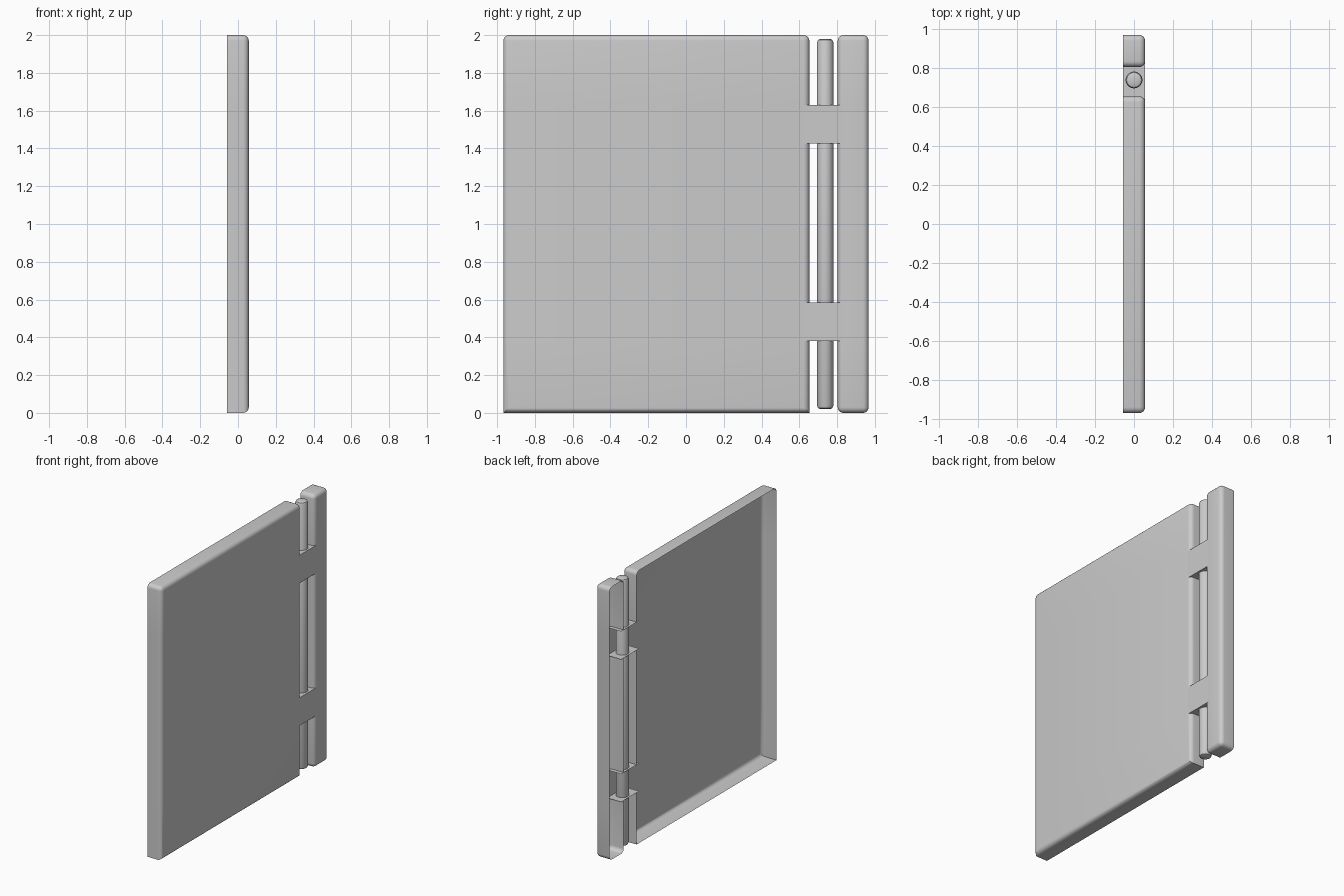
import bpy, bmesh, math
from mathutils import Matrix

if "Cube" in bpy.data.objects:
    bpy.data.objects.remove(bpy.data.objects["Cube"])

D = 0.057                       # half thickness
BRIDGES = [(0.38, 0.585), (1.425, 1.63)]


def finish(bm, name):
    me = bpy.data.meshes.new(name)
    bm.to_mesh(me)
    bm.free()
    ob = bpy.data.objects.new(name, me)
    bpy.context.collection.objects.link(ob)
    bpy.ops.object.select_all(action='DESELECT')
    ob.select_set(True)
    bpy.context.view_layer.objects.active = ob
    bpy.ops.object.shade_smooth_by_angle(angle=math.radians(35))
    return ob


def box(y0, y1, z0, z1):
    bm = bmesh.new()
    m = Matrix.Translation((0, (y0 + y1) / 2, (z0 + z1) / 2)) @ Matrix.Diagonal((2 * D, y1 - y0, z1 - z0, 1))
    bmesh.ops.create_cube(bm, size=1, matrix=m)
    return bm


def shell(name, y0, y1, inner, square_bottom):
    """Open-backed rounded tray, its inner wall opened where the bridges join."""
    bm = box(y0, y1, 0, 2)
    back = [f for f in bm.faces if f.normal.x < -0.9]
    bmesh.ops.delete(bm, geom=back, context='FACES')
    edges = []
    for e in bm.edges:
        a, b = e.verts
        along_x = abs(a.co.x - b.co.x) > 0.01
        if e.is_boundary or (square_bottom and along_x and a.co.z < 0.1):
            continue
        edges.append(e)
    bmesh.ops.bevel(bm, geom=edges, offset=0.03, segments=5, profile=0.5,
                    affect='EDGES', clamp_overlap=True)
    for z in [z for pair in BRIDGES for z in pair]:
        bmesh.ops.bisect_plane(bm, geom=bm.verts[:] + bm.edges[:] + bm.faces[:],
                               plane_co=(0, 0, z), plane_no=(0, 0, 1))
    gone = []
    for f in bm.faces:
        c = f.calc_center_median()
        if abs(c.y - inner) < 0.032 and any(lo < c.z < hi for lo, hi in BRIDGES):
            gone.append(f)
    bmesh.ops.delete(bm, geom=gone, context='FACES')
    return finish(bm, name)


# Main panel and narrow edge strip
shell("main_panel", -0.967, 0.653, 0.653, True)
shell("edge_strip", 0.803, 0.967, 0.803, False)

# Bridges: flat channels joining panel and strip
for i, (lo, hi) in enumerate(BRIDGES):
    bm = box(0.623, 0.833, lo, hi)
    drop = [f for f in bm.faces if f.normal.x < -0.9 or abs(f.normal.y) > 0.9]
    bmesh.ops.delete(bm, geom=drop, context='FACES')
    finish(bm, f"bridge_{i + 1}")

# Hinge pin with rounded ends
bm = bmesh.new()
bmesh.ops.create_cone(bm, cap_ends=True, segments=32, radius1=0.043, radius2=0.043,
                      depth=1.96, matrix=Matrix.Translation((0, 0.737, 1)))
rims = [e for e in bm.edges if abs(e.verts[0].co.z - e.verts[1].co.z) < 0.01]
bmesh.ops.bevel(bm, geom=rims, offset=0.018, segments=2, profile=0.5, affect='EDGES')
finish(bm, "hinge_pin")
